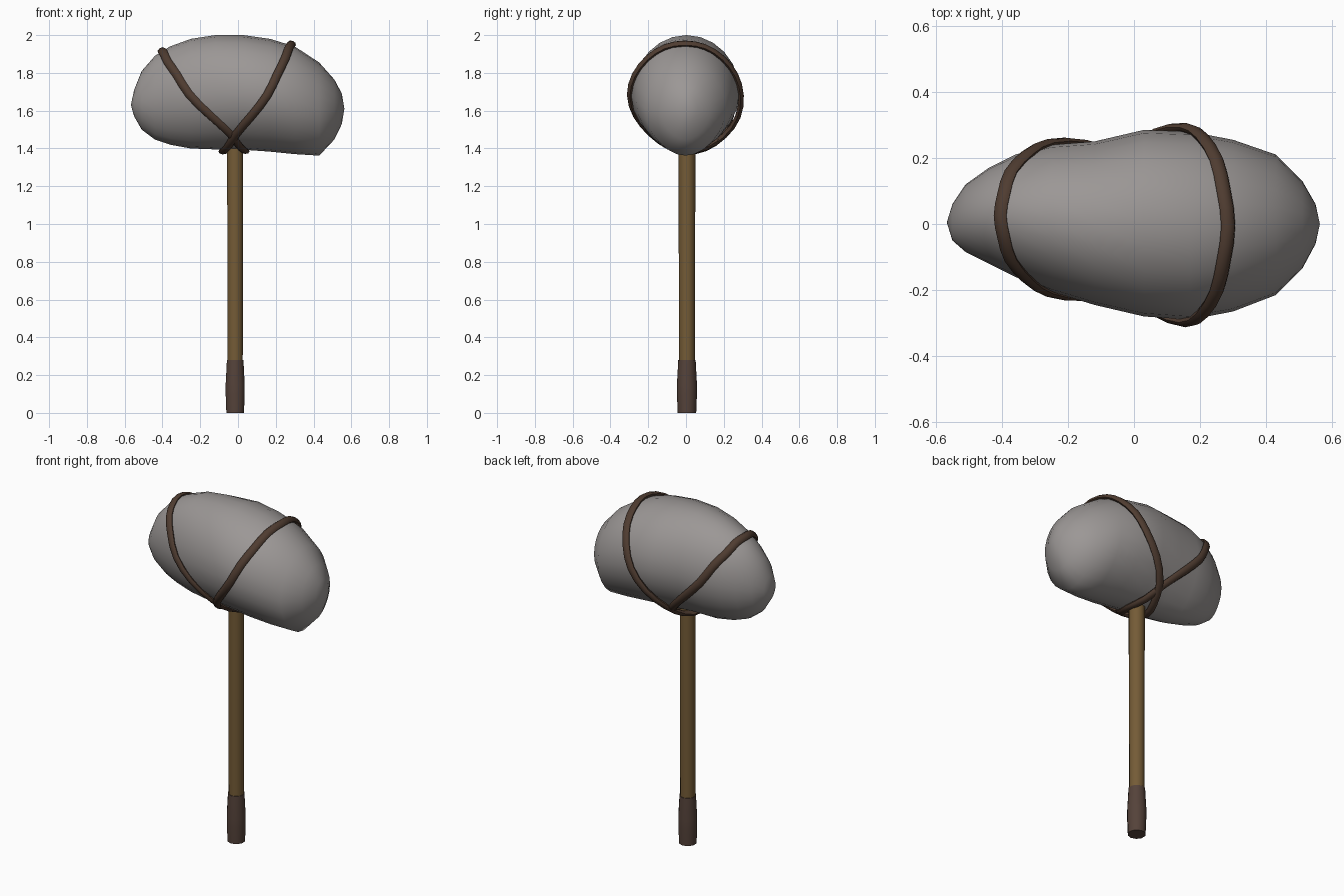
import bpy, bmesh, math
from mathutils import Vector

if "Cube" in bpy.data.objects:
    bpy.data.objects.remove(bpy.data.objects["Cube"])


def material(name, rgb):
    m = bpy.data.materials.new(name)
    m.diffuse_color = (*rgb, 1)
    m.use_nodes = True
    m.node_tree.nodes["Principled BSDF"].inputs["Base Color"].default_value = m.diffuse_color
    return m


STONE = material("grey stone", (0.33, 0.31, 0.303))
WOOD = material("brown wood", (0.175, 0.105, 0.037))
GRIP = material("dark grip leather", (0.09, 0.055, 0.042))
CORD = material("dark strap leather", (0.078, 0.045, 0.03))


def finish(name, bm, mat, angle):
    bmesh.ops.recalc_face_normals(bm, faces=bm.faces)
    me = bpy.data.meshes.new(name)
    bm.to_mesh(me)
    bm.free()
    me.materials.append(mat)
    ob = bpy.data.objects.new(name, me)
    bpy.context.collection.objects.link(ob)
    bpy.ops.object.select_all(action='DESELECT')
    ob.select_set(True)
    bpy.context.view_layer.objects.active = ob
    bpy.ops.object.shade_smooth_by_angle(angle=math.radians(angle))
    return ob


def bridge(bm, rings, closed=False):
    n = len(rings[0])
    pairs = list(zip(rings, rings[1:]))
    if closed:
        pairs.append((rings[-1], rings[0]))
    for a, b in pairs:
        for i in range(n):
            j = (i + 1) % n
            bm.faces.new((a[i], a[j], b[j], b[i]))


# stone outline stations: x, bottom z, top z, front y, back y
STATIONS = [
    (-0.55, 1.57, 1.71, -0.05, 0.06), (-0.51, 1.50, 1.81, -0.085, 0.12),
    (-0.44, 1.447, 1.89, -0.12, 0.17), (-0.36, 1.42, 1.94, -0.16, 0.21),
    (-0.25, 1.40, 1.98, -0.205, 0.24), (-0.12, 1.395, 2.0, -0.245, 0.25),
    (0.03, 1.393, 2.0, -0.28, 0.285), (0.17, 1.383, 1.98, -0.29, 0.28),
    (0.30, 1.37, 1.94, -0.265, 0.255), (0.43, 1.362, 1.855, -0.215, 0.21),
    (0.51, 1.447, 1.765, -0.135, 0.13), (0.55, 1.53, 1.69, -0.06, 0.06),
]


def surface(x, phi):
    """Point on the stone at x; phi runs from the top over the front."""
    k = 0
    while k < len(STATIONS) - 2 and x > STATIONS[k + 1][0]:
        k += 1
    a, b = STATIONS[k], STATIONS[k + 1]
    t = (x - a[0]) / (b[0] - a[0])
    z0, z1, y0, y1 = (p + (q - p) * t for p, q in zip(a[1:], b[1:]))
    c, s = math.cos(phi), math.sin(phi)
    narrow = 1 - 0.14 * max(0, -c) ** 2
    y = (y0 + y1) / 2 - (y1 - y0) / 2 * s * narrow
    return Vector((x, y, (z0 + z1) / 2 + (z1 - z0) / 2 * c))


# stone head
bm = bmesh.new()
N = 24
rings = [[bm.verts.new(surface(s[0], math.tau * i / N)) for i in range(N)]
         for s in STATIONS]
bridge(bm, rings)
for ring, tip in ((rings[0], (-0.567, 0.005, 1.63)), (rings[-1], (0.563, 0, 1.61))):
    v = bm.verts.new(tip)
    for i in range(N):
        bm.faces.new((ring[i], ring[(i + 1) % N], v))
finish("stone_head", bm, STONE, 60)


# leather straps: x position at each 45 degrees from top to bottom
def strap(name, knots, lift):
    count = 32
    pts, nrm = [], []
    for i in range(count):
        phi = math.tau * i / count
        u = min(phi, math.tau - phi) / (math.pi / 4)
        k = min(int(u), 3)
        x = knots[k] + (knots[k + 1] - knots[k]) * (u - k)
        p = surface(x, phi)
        n = (surface(x, phi + 0.05) - surface(x, phi - 0.05)).cross(
            surface(x + 0.04, phi) - surface(x - 0.04, phi)).normalized()
        if n.dot(p - Vector((x, 0, 1.68))) < 0:
            n = -n
        # the lower back of the loop hangs a little loose
        loose = 0.015 * max(0, -math.sin(phi)) * max(0, -math.cos(phi)) * 2
        pts.append(p + n * (lift + loose))
        nrm.append(n)
    pts = [(pts[i - 1] + 2 * pts[i] + pts[(i + 1) % count]) / 4 for i in range(count)]
    bm = bmesh.new()
    rings = []
    for i in range(count):
        t = (pts[(i + 1) % count] - pts[i - 1]).normalized()
        side = t.cross(nrm[i]).normalized()
        up = side.cross(t)
        rings.append([bm.verts.new(pts[i] + side * 0.023 * math.cos(a) + up * 0.015 * math.sin(a))
                      for a in (math.tau * j / 8 for j in range(8))])
    bridge(bm, rings, True)
    finish(name, bm, CORD, 50)


strap("left_strap", (-0.405, -0.375, -0.265, -0.035, 0.05), 0.008)
strap("right_strap", (0.285, 0.25, 0.16, -0.015, -0.09), 0.013)


# turned shafts
def shaft(name, profile, mat, sides=10):
    bm = bmesh.new()
    rings = [[bm.verts.new((-0.015 + r * math.cos(math.tau * (i + 0.5) / sides),
                            0.005 + r * math.sin(math.tau * (i + 0.5) / sides), z))
              for i in range(sides)] for r, z in profile]
    bridge(bm, rings)
    bm.faces.new(rings[0])
    bm.faces.new(rings[-1])
    finish(name, bm, mat, 50)


shaft("handle", [(0.042, 0.2), (0.043, 0.7), (0.045, 1.45)], WOOD)
shaft("grip", [(0.049, 0), (0.053, 0.1), (0.053, 0.15), (0.046, 0.28)], GRIP)
